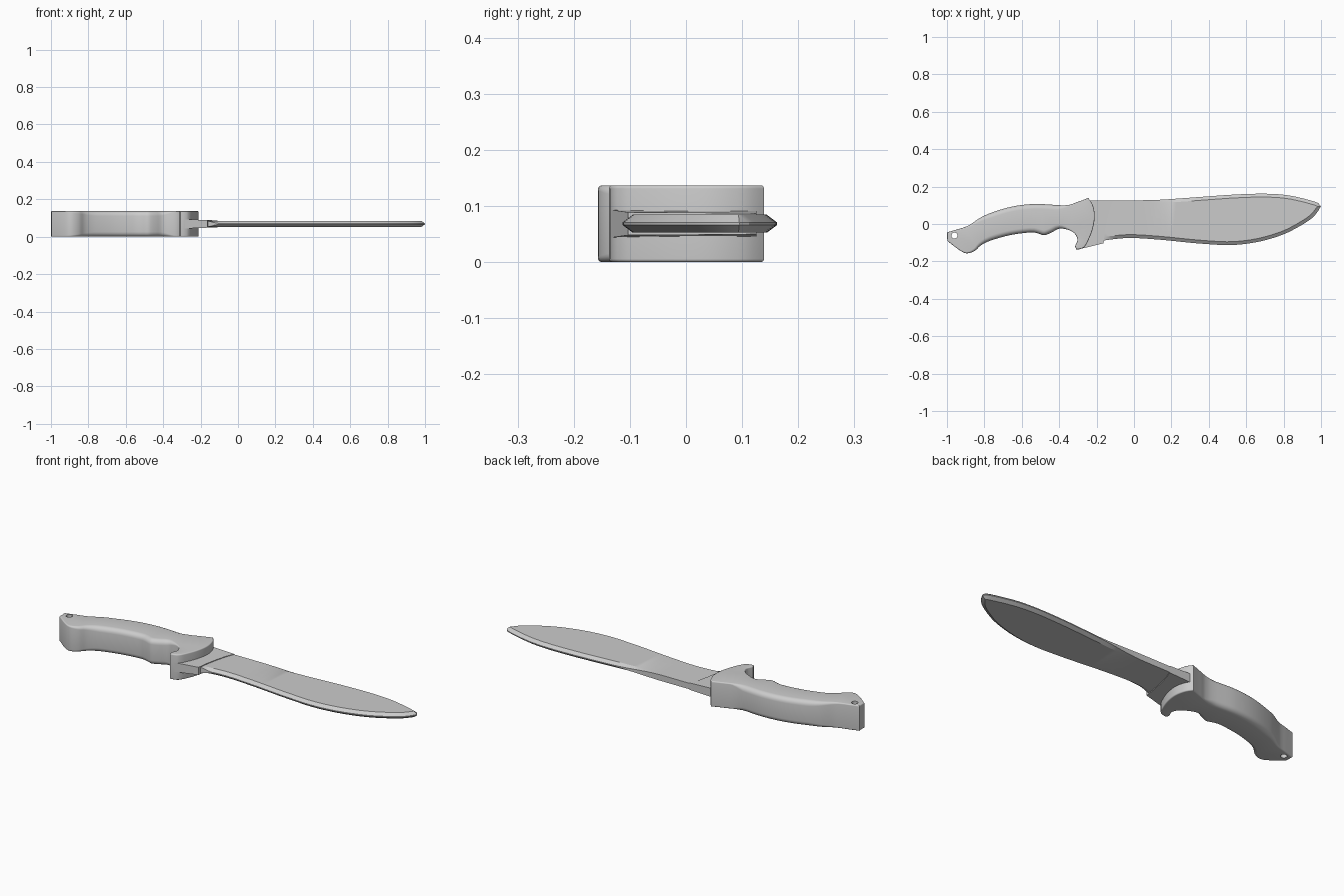
import bpy, bmesh, math
from mathutils import Vector

if "Cube" in bpy.data.objects:
    bpy.data.objects.remove(bpy.data.objects["Cube"])

MID = 0.0685  # height of the centre plane


def spline(pts, step=.014):
    """Closed smooth outline; a point given twice makes a sharp corner."""
    out, m = [], len(pts)
    v = [Vector(p) for p in pts]
    for i in range(m):
        a, b, c, d = (v[(i + k - 1) % m] for k in range(4))
        if (b - c).length < 1e-6:
            continue
        n = max(1, round((c - b).length / step))
        for j in range(n):
            t = j / n
            out.append(0.5 * (2 * b + (c - a) * t + (2 * a - 5 * b + 4 * c - d) * t * t
                              + (3 * b - a - 3 * c + d) * t ** 3))
    return out


def slab(name, outline, profile, angle=30, hole=None):
    """Mirrored slab: profile(point) gives (inset, half height) rings from rim to face."""
    bm = bmesh.new()

    def wall(columns):
        n = len(columns)
        for i in range(n):
            a, b = columns[i], columns[(i + 1) % n]
            for k in range(len(a) - 1):
                bm.faces.new((a[k], b[k], b[k + 1], a[k + 1]))

    n, loops = len(outline), []
    columns = []
    for i, p in enumerate(outline):
        d = (outline[(i + 1) % n] - p).normalized() + (p - outline[i - 1]).normalized()
        d.normalize()
        inward = Vector((d.y, -d.x))
        rings = profile(p)
        rings = [(s, -z) for s, z in reversed(rings)] + rings
        columns.append([bm.verts.new((*(p + inward * s), MID + z)) for s, z in rings])
    loops.append(columns)
    if hole:
        x, y, r = hole
        circle = [k * math.pi / 10 for k in range(20)]
        loops.append([[bm.verts.new((x + r * math.cos(t), y + r * math.sin(t), MID + z))
                       for z in (-MID, MID)] for t in circle])
    for cols in loops:
        wall(cols)
    # Flat faces, filled around the hole
    for end, nz in ((0, -1), (-1, 1)):
        edges = [bm.edges.get((c[i - 1][end], c[i][end])) for c in loops for i in range(len(c))]
        bmesh.ops.triangle_fill(bm, edges=edges, use_beauty=True, normal=(0, 0, nz))
    bmesh.ops.recalc_face_normals(bm, faces=bm.faces)
    me = bpy.data.meshes.new(name)
    bm.to_mesh(me)
    bm.free()
    ob = bpy.data.objects.new(name, me)
    bpy.context.collection.objects.link(ob)
    bpy.ops.object.select_all(action='DESELECT')
    ob.select_set(True)
    bpy.context.view_layer.objects.active = ob
    bpy.ops.object.shade_smooth_by_angle(angle=math.radians(angle))
    return ob


def ramp(x, lo, hi):
    t = min(1, max(0, (x - lo) / (hi - lo)))
    return t * t * (3 - 2 * t)


# Handle with guard, pommel and lanyard hole
handle_pts = [
    (-1, -.045), (-1, -.045), (-.95, -.03), (-.885, -.008), (-.8, .045), (-.665, .09),
    (-.53, .107), (-.37, .1), (-.31, .115), (-.245, .139), (-.245, .139), (-.222, .105),
    (-.21, .045), (-.222, -.03), (-.253, -.105), (-.275, -.13), (-.308, -.137),
    (-.308, -.137), (-.315, -.12), (-.302, -.085), (-.318, -.05), (-.355, -.03),
    (-.4, -.025), (-.44, -.045), (-.48, -.06), (-.515, -.05), (-.555, -.045),
    (-.665, -.06), (-.77, -.09), (-.82, -.115), (-.85, -.143), (-.895, -.157),
    (-.94, -.135), (-.998, -.09), (-.998, -.09)]


def handle_profile(p):
    r = .006 + .02 * ramp(p.x, -.93, -.75) * (1 - ramp(p.x, -.42, -.33))
    arc = [k * math.pi / 10 for k in range(6)]
    return [(r * (1 - math.cos(t)), MID - r + r * math.sin(t)) for t in arc]


slab("handle", spline(handle_pts), handle_profile, hole=(-.96, -.062, .016))

# Blade: flat spine near the handle, ground edges elsewhere
blade_pts = [
    (-.24, .124), (-.24, .124), (-.1, .126), (.1, .128), (.25, .137), (.4, .148),
    (.55, .158), (.7, .162), (.82, .154), (.93, .13), (.985, .112), (.999, .095),
    (.985, .07), (.95, .03), (.88, -.015), (.8, -.055), (.7, -.087), (.6, -.106),
    (.5, -.113), (.4, -.108), (.3, -.1), (.15, -.085), (0, -.075), (-.1, -.08),
    (-.24, -.1), (-.24, -.1)]


def blade_profile(p):
    ground = ramp(p.x, .05, .35) if p.y > .1 else ramp(p.x, -.17, -.1)
    return [(0, .016 - .0135 * ground), (.018, .016)]


slab("blade", spline(blade_pts, .025), blade_profile, angle=20)

# Thicker blade root, tapering forward
root = [Vector(p) for p in (
    (-.25, .125), (-.11, .126), (-.128, .08), (-.143, .02), (-.155, -.04),
    (-.163, -.103), (-.285, -.133))]
slab("blade_root", root, lambda p: [(0, .0235 - .005 * (p.x + .25) / .14)])
